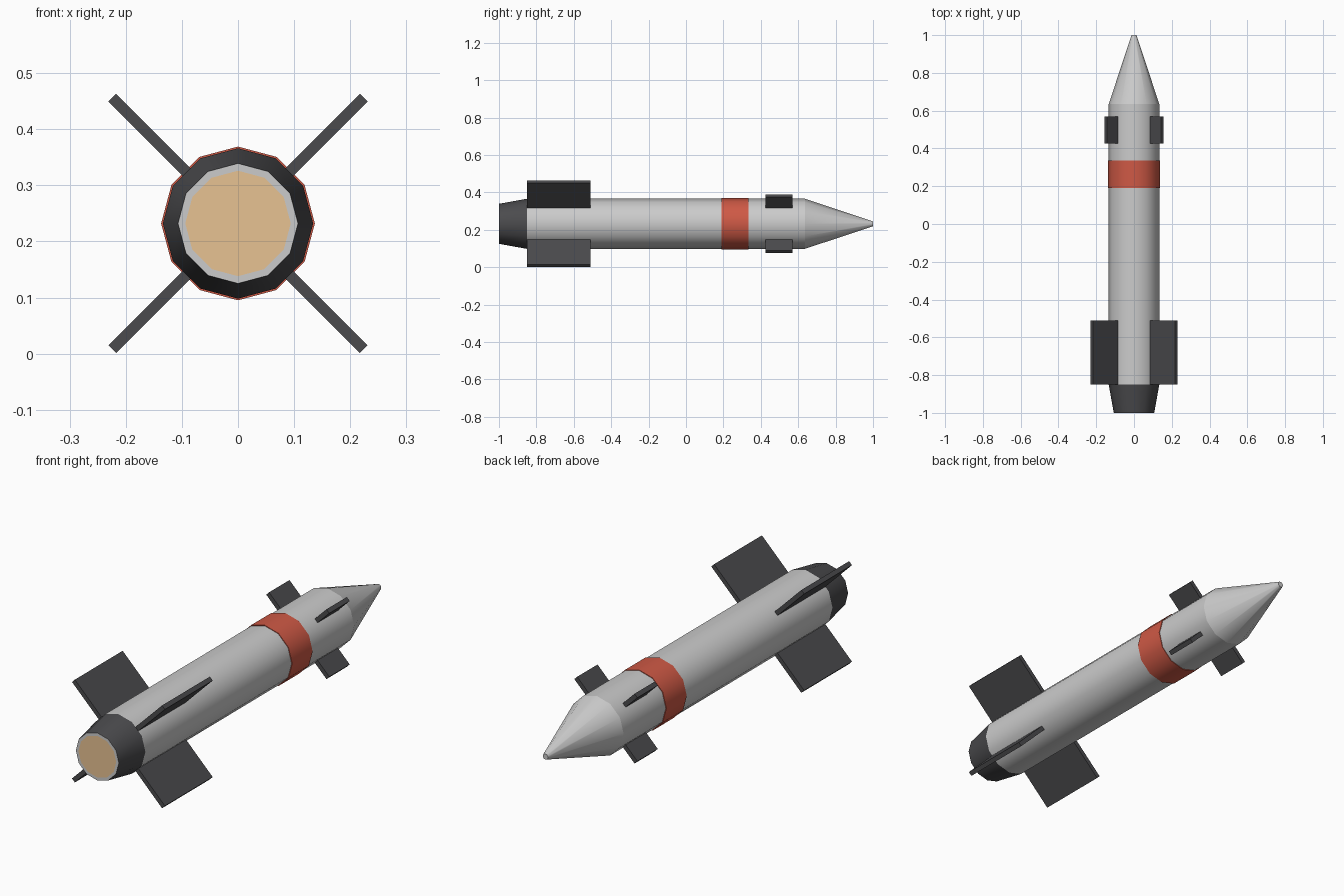
import bpy, bmesh, math
from mathutils import Matrix

if "Cube" in bpy.data.objects:
    bpy.data.objects.remove(bpy.data.objects["Cube"])

SIDES = 12
CZ = 0.232  # height of the long axis


def material(name, rgb):
    m = bpy.data.materials.new(name)
    m.diffuse_color = (*rgb, 1)
    m.use_nodes = True
    m.node_tree.nodes["Principled BSDF"].inputs["Base Color"].default_value = m.diffuse_color
    return m


RED = material("red_paint", (0.62, 0.10, 0.06))
DARK = material("dark_metal", (0.07, 0.07, 0.075))
TAN = material("tan_glow", (0.80, 0.54, 0.29))


def finish(name, bm, mat):
    me = bpy.data.meshes.new(name)
    bm.to_mesh(me)
    bm.free()
    ob = bpy.data.objects.new(name, me)
    bpy.context.collection.objects.link(ob)
    if mat:
        me.materials.append(mat)
    return ob


def lathe(name, profile, mat=None, cap_start=False, cap_end=False):
    """Spin (y, radius) points around the long axis; caps are optional."""
    bm = bmesh.new()
    rings = []
    for y, r in profile:
        rings.append([bm.verts.new((r * math.cos(a), y, CZ + r * math.sin(a)))
                      for a in (2 * math.pi * i / SIDES for i in range(SIDES))])
    for p, q in zip(rings, rings[1:]):
        for j in range(SIDES):
            k = (j + 1) % SIDES
            bm.faces.new((p[j], q[j], q[k], p[k]))
    if cap_start:
        bm.faces.new(rings[0])
    if cap_end:
        bm.faces.new(rings[-1][::-1])
    ob = finish(name, bm, mat)
    bpy.ops.object.select_all(action='DESELECT')
    ob.select_set(True)
    bpy.context.view_layer.objects.active = ob
    bpy.ops.object.shade_smooth_by_angle(angle=math.radians(40))
    return ob


def fin_set(name, y0, y1, reach, thick=0.02, root=0.115):
    """Four flat plates in an X around the body."""
    for i in range(4):
        bm = bmesh.new()
        bmesh.ops.create_cube(bm, size=1)
        place = (Matrix.Translation((0, 0, CZ))
                 @ Matrix.Rotation(math.radians(45 + 90 * i), 4, 'Y')
                 @ Matrix.Translation(((root + reach) / 2, (y0 + y1) / 2, 0))
                 @ Matrix.Diagonal((reach - root, y1 - y0, thick, 1)))
        bm.transform(place)
        finish(f"{name}_{i + 1}", bm, DARK)


# Hull and nose
lathe("body_tube", [(-0.85, 0.134), (0.635, 0.134)])
lathe("nose_cone", [(0.635, 0.134), (1.0, 0.013)], cap_end=True)

# Painted band, slightly proud of the hull
lathe("red_band", [(0.19, 0.130), (0.19, 0.137), (0.335, 0.137), (0.335, 0.130)], RED)

# Tapered tail with a pale rim and exhaust disc
lathe("tail_cone", [(-1.0, 0.107), (-0.85, 0.134)], DARK)
lathe("exhaust_rim", [(-1.0, 0.094), (-1.0, 0.107)])
lathe("exhaust_disc", [(-1.0, 0.094)], TAN, cap_start=True)

# Tail fins and small forward fins
fin_set("tail_fin", -0.85, -0.51, 0.317)
fin_set("front_fin", 0.425, 0.57, 0.212)
